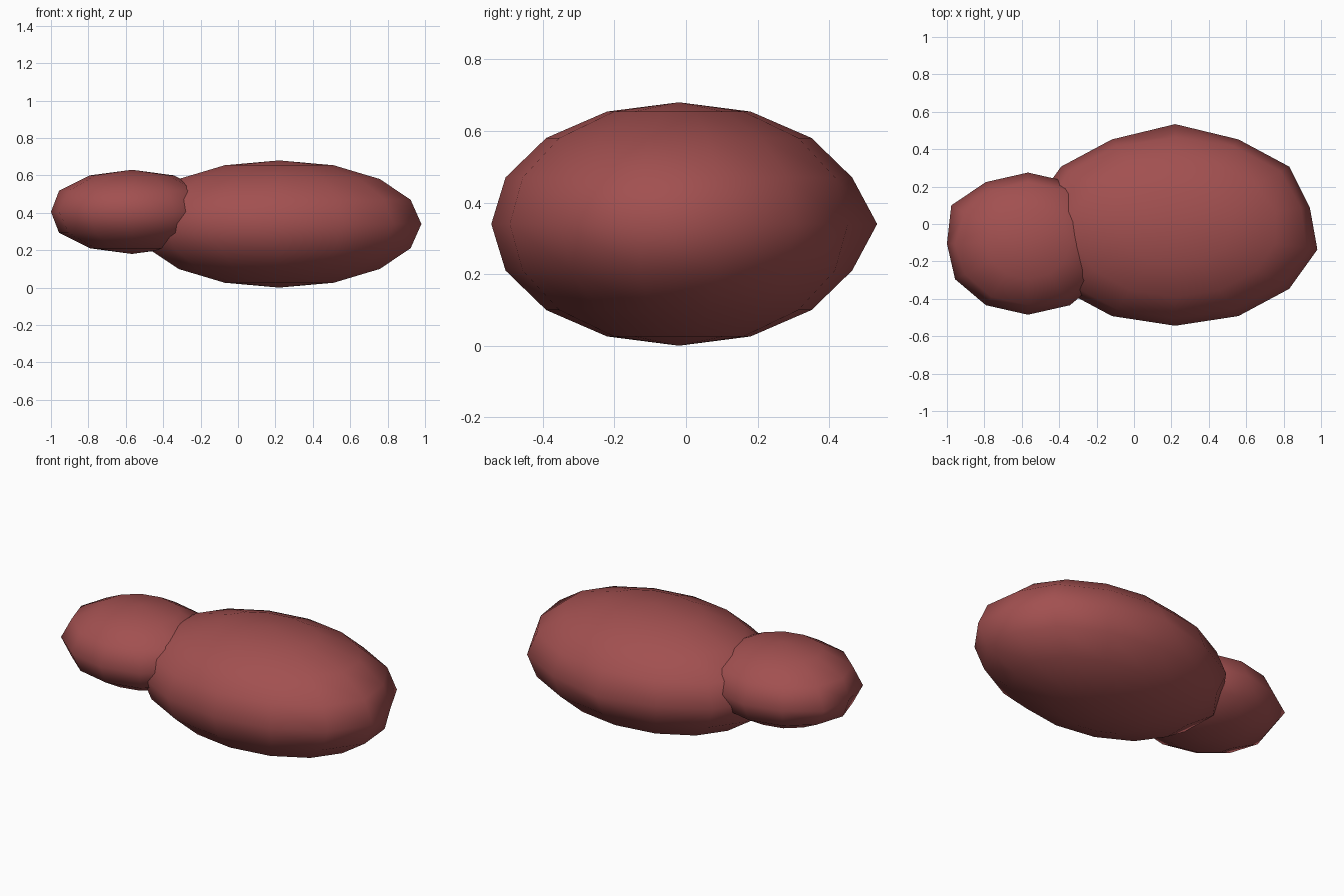
import bpy
from math import radians
from mathutils import Vector

if "Cube" in bpy.data.objects:
    bpy.data.objects.remove(bpy.data.objects["Cube"])

mat = bpy.data.materials.new("dark_red")
mat.diffuse_color = (0.36, 0.08, 0.08, 1)
mat.use_nodes = True
mat.node_tree.nodes["Principled BSDF"].inputs["Base Color"].default_value = mat.diffuse_color


def ellipsoid(name, segments, rings, centre, radii, nudges=()):
    """Smooth low-poly ellipsoid; nudges move single vertices (near point, offset)."""
    bpy.ops.mesh.primitive_uv_sphere_add(segments=segments, ring_count=rings, radius=1)
    ob = bpy.context.object
    ob.name = name
    for v in ob.data.vertices:
        v.co = Vector([c + r * p for c, r, p in zip(centre, radii, v.co)])
    for near, offset in nudges:
        v = min(ob.data.vertices, key=lambda v: (v.co - Vector(near)).length)
        v.co += Vector(offset)
    ob.data.materials.append(mat)
    bpy.ops.object.shade_smooth_by_angle(angle=radians(60))
    return ob


# large lobe, with its slightly uneven waist
ellipsoid("large_lobe", 14, 8, (0.22, -0.02, 0.34), (0.78, 0.524, 0.34), [
    ((0.92, 0.21, 0.34), (-0.04, -0.01, 0)),
    ((0.05, 0.49, 0.34), (0, 0.03, 0)),
    ((0.94, -0.02, 0.47), (-0.03, 0, 0)),
    ((0.94, -0.02, 0.21), (-0.02, 0, 0)),
])

# small lobe, overlapping the left end
ellipsoid("small_lobe", 12, 6, (-0.567, -0.105, 0.405), (0.45, 0.38, 0.225), [
    ((-1.017, -0.105, 0.405), (0.017, 0, 0)),
    ((-0.957, 0.085, 0.405), (-0.02, 0.015, 0)),
])
